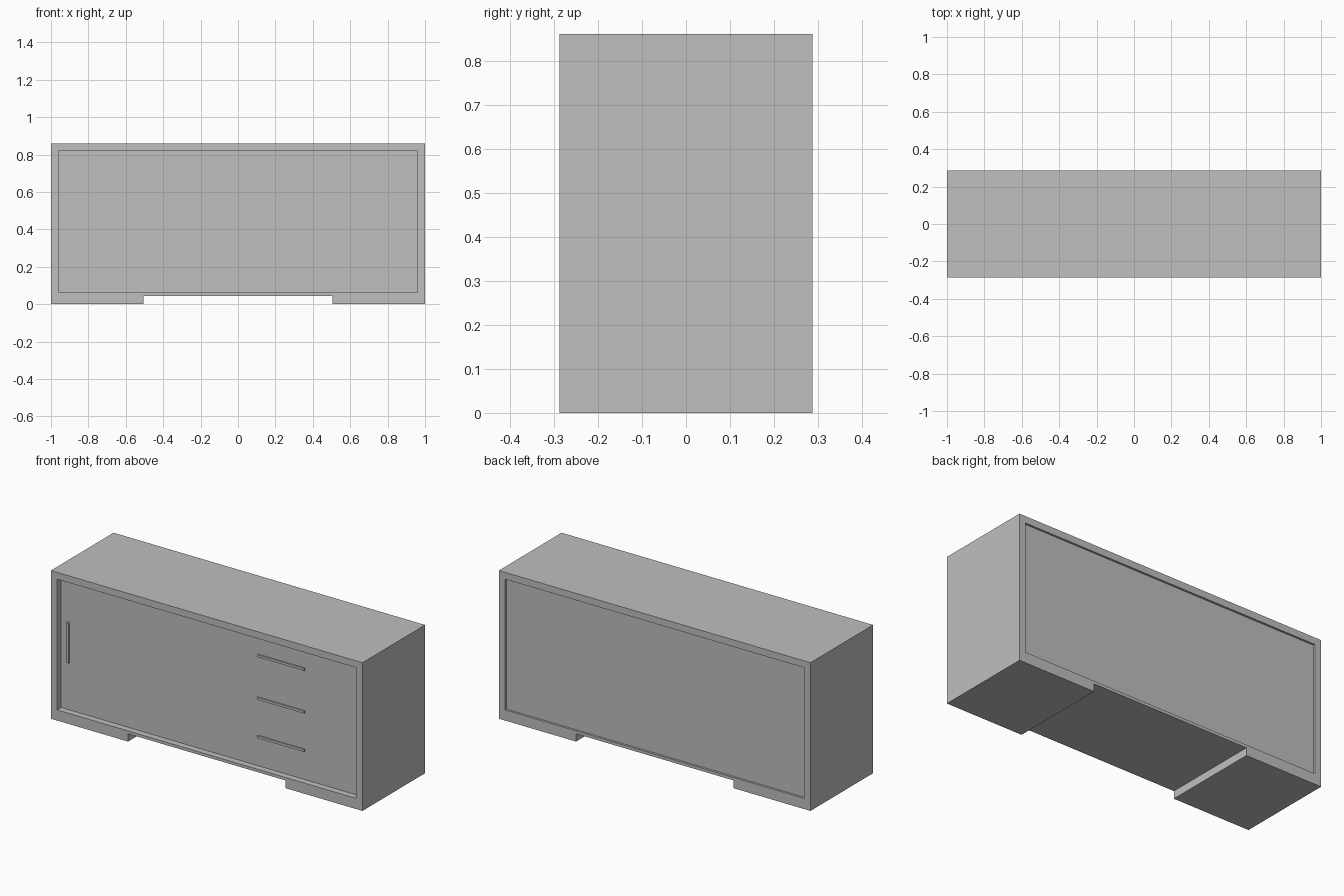
import bpy
import bmesh
from mathutils import Vector

old = bpy.data.objects.get("Cube")
if old:
    bpy.data.objects.remove(old, do_unlink=True)

grey = bpy.data.materials.new("plain grey")
grey.use_nodes = True
colour = (0.52, 0.52, 0.52, 1)
grey.diffuse_color = colour
grey.node_tree.nodes["Principled BSDF"].inputs["Base Color"].default_value = colour


def box(name, low, high):
    """Add a box spanning two opposite corners."""
    low, high = Vector(low), Vector(high)
    bm = bmesh.new()
    bmesh.ops.create_cube(bm, size=1)
    for v in bm.verts:
        v.co = Vector(l + (h - l) * (c + 0.5) for l, h, c in zip(low, high, v.co))
    mesh = bpy.data.meshes.new(name)
    bm.to_mesh(mesh)
    bm.free()
    mesh.materials.append(grey)
    obj = bpy.data.objects.new(name, mesh)
    bpy.context.collection.objects.link(obj)
    return obj


W, D, H = 1.0, 0.287, 0.86     # half width, half depth, height
INNER = 0.96                   # half width of the opening
BASE, SILL, HEAD = 0.045, 0.062, 0.82
FRONT, BACK = -0.25, 0.275     # faces of the recessed panels

# Carcass boards
box("top_board", (-W, -D, HEAD), (W, D, H))
box("bottom_board", (-INNER, -D, BASE), (INNER, D, SILL))

# Side boards reach the floor, with a wide foot beside each
for side, s in (("left", 1), ("right", -1)):
    for part, a, b, top in (("side_board", INNER, W, HEAD), ("foot", 0.505, INNER, BASE)):
        x0, x1 = sorted((s * a, s * b))
        box(f"{side}_{part}", (x0, -D, 0), (x1, D, top))

# Recessed front and back panels
box("front_panel", (-INNER, FRONT, SILL), (INNER, FRONT + 0.02, HEAD))
box("back_panel", (-INNER, BACK - 0.02, SILL), (INNER, BACK, HEAD))

# Slim handles: one upright on the door, three level on the drawers
GRIP = FRONT - 0.008
box("door_handle", (-0.92, GRIP, 0.335), (-0.907, FRONT, 0.57))
for level, z in (("upper", 0.703), ("middle", 0.455), ("lower", 0.232)):
    box(f"{level}_drawer_handle", (0.303, GRIP, z - 0.007), (0.605, FRONT, z + 0.007))
